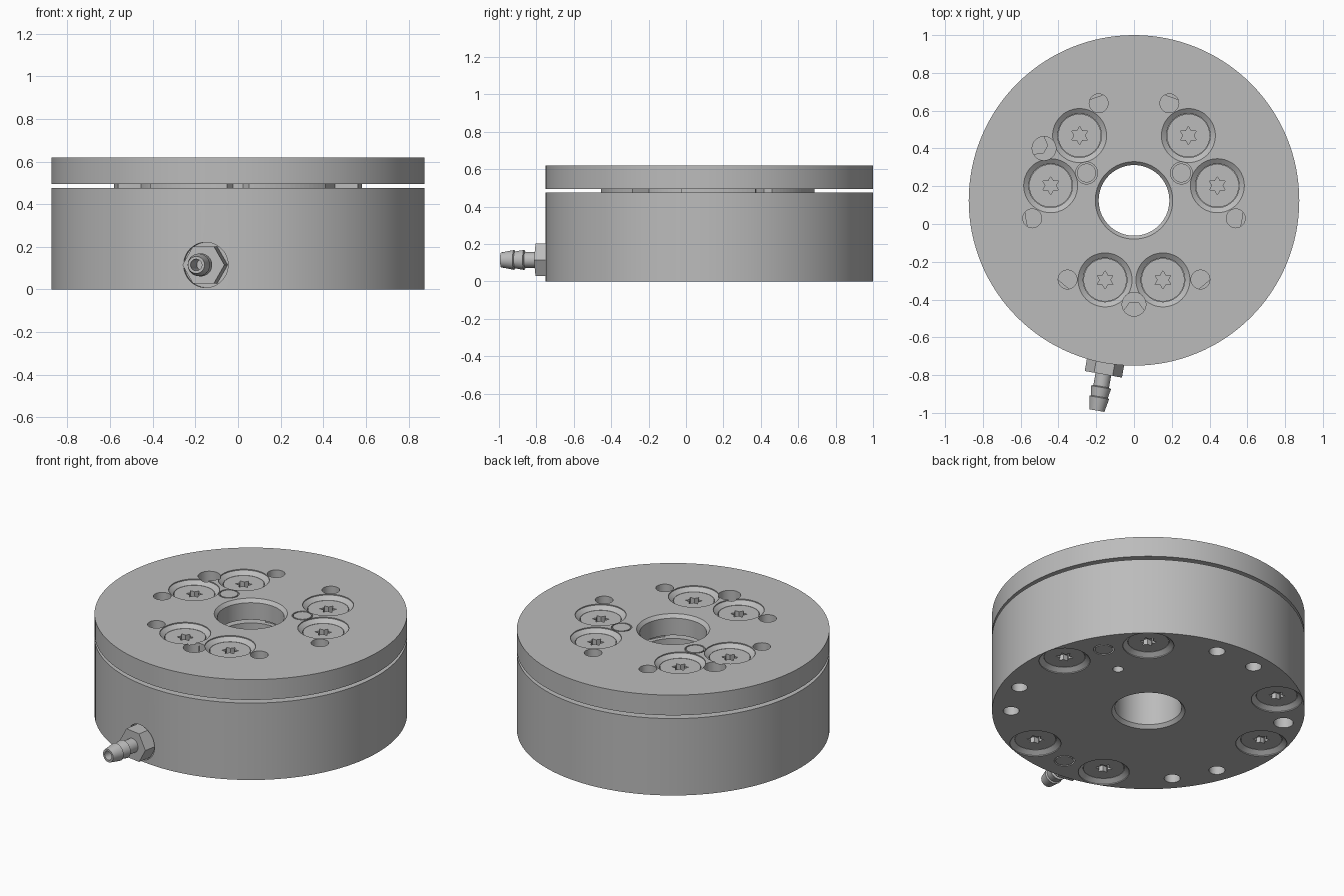
import bpy, bmesh
from math import sin, cos, pi, radians

cube = bpy.data.objects.get("Cube")
if cube:
    bpy.data.objects.remove(cube, do_unlink=True)

steel = bpy.data.materials.new("grey_steel")
steel.use_nodes = True
GREY = (0.5, 0.5, 0.5, 1)
steel.diffuse_color = GREY
steel.node_tree.nodes["Principled BSDF"].inputs["Base Color"].default_value = GREY

CY, TOP = 0.125, 0.62          # disc centre in y, top height
LOBES = (30, 150, 270)         # three-fold layout, degrees


def lathe(name, profile, loc=(0, 0, 0), rot=(0, 0, 0), segs=48, shape=lambda i: 1):
    """Turn a closed (radius, height) profile about z; shape scales each spoke."""
    bm = bmesh.new()
    rings = []
    for r, z in profile:
        if r == 0:
            rings.append([bm.verts.new((0, 0, z))] * segs)
        else:
            rings.append([bm.verts.new((r * shape(i) * cos(2 * pi * i / segs),
                                        r * shape(i) * sin(2 * pi * i / segs), z))
                          for i in range(segs)])
    for a, b in zip(rings, rings[1:] + rings[:1]):
        if a[0] is a[1] and b[0] is b[1]:
            continue
        for i in range(segs):
            j = (i + 1) % segs
            quad = list(dict.fromkeys((a[i], a[j], b[j], b[i])))
            bm.faces.new(quad)
    bmesh.ops.recalc_face_normals(bm, faces=bm.faces)
    mesh = bpy.data.meshes.new(name)
    bm.to_mesh(mesh)
    bm.free()
    mesh.materials.append(steel)
    ob = bpy.data.objects.new(name, mesh)
    ob.location, ob.rotation_euler = loc, rot
    bpy.context.collection.objects.link(ob)
    return ob


def cut(ob, cutters):
    """Subtract the cutters from the object, then discard them."""
    for c in cutters:
        c.hide_render = True
        mod = ob.modifiers.new("cut", 'BOOLEAN')
        mod.operation, mod.solver, mod.object = 'DIFFERENCE', 'EXACT', c
    bpy.context.view_layer.update()
    done = ob.evaluated_get(bpy.context.evaluated_depsgraph_get())
    mesh = bpy.data.meshes.new_from_object(done)
    ob.modifiers.clear()
    ob.data = mesh
    for c in cutters:
        bpy.data.objects.remove(c, do_unlink=True)


def smooth(ob):
    bpy.ops.object.select_all(action='DESELECT')
    ob.select_set(True)
    bpy.context.view_layer.objects.active = ob
    bpy.ops.object.shade_smooth_by_angle(angle=radians(25))


def place(radius, angle, top):
    """Location and rotation on the top or bottom face, local z pointing outwards."""
    a = radians(angle)
    return ((radius * cos(a), CY + radius * sin(a), TOP if top else 0),
            (0 if top else pi, 0, 0))


def hole(radius, angle, top, size, depth):
    return lathe("hole_cutter", [(0, -depth), (size, -depth), (size, 0.02), (0, 0.02)],
                 *place(radius, angle, top), segs=32)


def counterbore(radius, angle, top):
    return lathe("counterbore_cutter",
                 [(0, -0.07), (0.116, -0.07), (0.116, -0.026), (0.143, -0.006),
                  (0.143, 0.02), (0, 0.02)], *place(radius, angle, top))


def pin_groove(radius, angle, top):
    return lathe("groove_cutter", [(0.05, -0.03), (0.058, -0.03), (0.058, 0.02), (0.05, 0.02)],
                 *place(radius, angle, top))


screw_spots = [(r, a + d, top) for r, top in ((0.448, True), (0.73, False))
               for a in LOBES for d in (-20, 20)]

# Top plate with chamfered bore
plate = lathe("top_plate", [(0.187, 0.495), (0.875, 0.495), (0.875, TOP),
                            (0.205, TOP), (0.187, 0.6)], (0, CY, 0), segs=128)
cutters = [counterbore(*s) for s in screw_spots if s[2]]
cutters += [hole(0.547, a + d, True, 0.05, 0.15) for a in LOBES for d in (-40, 40)]
cutters += [hole(0.55, a, True, 0.063, 0.15) for a in (150, 270)]
cutters += [pin_groove(0.29, a, True) for a in (30, 150)]
cut(plate, cutters)
smooth(plate)


# Lobed spacer in the gap
def lobe(i):
    off = abs((i * 2.5 - 30 + 60) % 120 - 60)
    return 0.93 if off < 5 else 1 if off <= 46 else 0.82


lathe("spacer", [(0.26, 0.47), (0.582, 0.47), (0.582, 0.5), (0.26, 0.5)],
      (0, CY, 0), segs=144, shape=lobe)

# Main body with bore, bottom fixings and a spot face for the fitting
body = lathe("main_body", [(0.205, 0), (0.875, 0), (0.875, 0.475),
                           (0.187, 0.475), (0.187, 0.02)], (0, CY, 0), segs=128)
AXIS = dict(loc=(0, CY, 0.115), rot=(pi / 2, 0, radians(-10)))
cutters = [counterbore(*s) for s in screw_spots if not s[2]]
cutters += [hole(0.768, a + d, False, 0.045, 0.2) for a in LOBES for d in (50, 70)]
cutters += [hole(0.768, 150, False, 0.055, 0.2), hole(0.496, 30, False, 0.03, 0.2)]
cutters += [pin_groove(0.73, a, False) for a in (30, 270)]
cutters.append(lathe("spot_face_cutter", [(0, 0.845), (0.106, 0.845), (0.106, 1), (0, 1)], **AXIS))
cut(body, cutters)
smooth(body)

# Screw heads with six-point sockets, sharing one mesh
head = lathe("screw_head_1", [(0, -0.075), (0.114, -0.075), (0.114, -0.026), (0, -0.026)])
star = lathe("socket_cutter", [(0, -0.06), (0.048, -0.06), (0.048, 0), (0, 0)],
             rot=(0, 0, pi / 6), segs=12, shape=lambda i: 0.58 if i % 2 else 1)
cut(head, [star])
smooth(head)
for n, spot in enumerate(screw_spots):
    ob = head
    if n:
        ob = bpy.data.objects.new(f"screw_head_{n + 1}", head.data)
        bpy.context.collection.objects.link(ob)
    ob.location, ob.rotation_euler = place(*spot)

# Hose fitting: hex nut and barbed nozzle
lathe("fitting_hex", [(0, 0.84), (0.1, 0.84), (0.1, 0.935), (0, 0.935)], segs=6, **AXIS)
nozzle = lathe("barbed_nozzle",
               [(0, 0.92), (0.042, 0.92), (0.042, 1.0), (0.054, 1.005), (0.045, 1.055),
                (0.053, 1.06), (0.04, 1.13), (0.027, 1.13), (0.027, 0.96), (0, 0.96)],
               segs=32, **AXIS)
smooth(nozzle)
